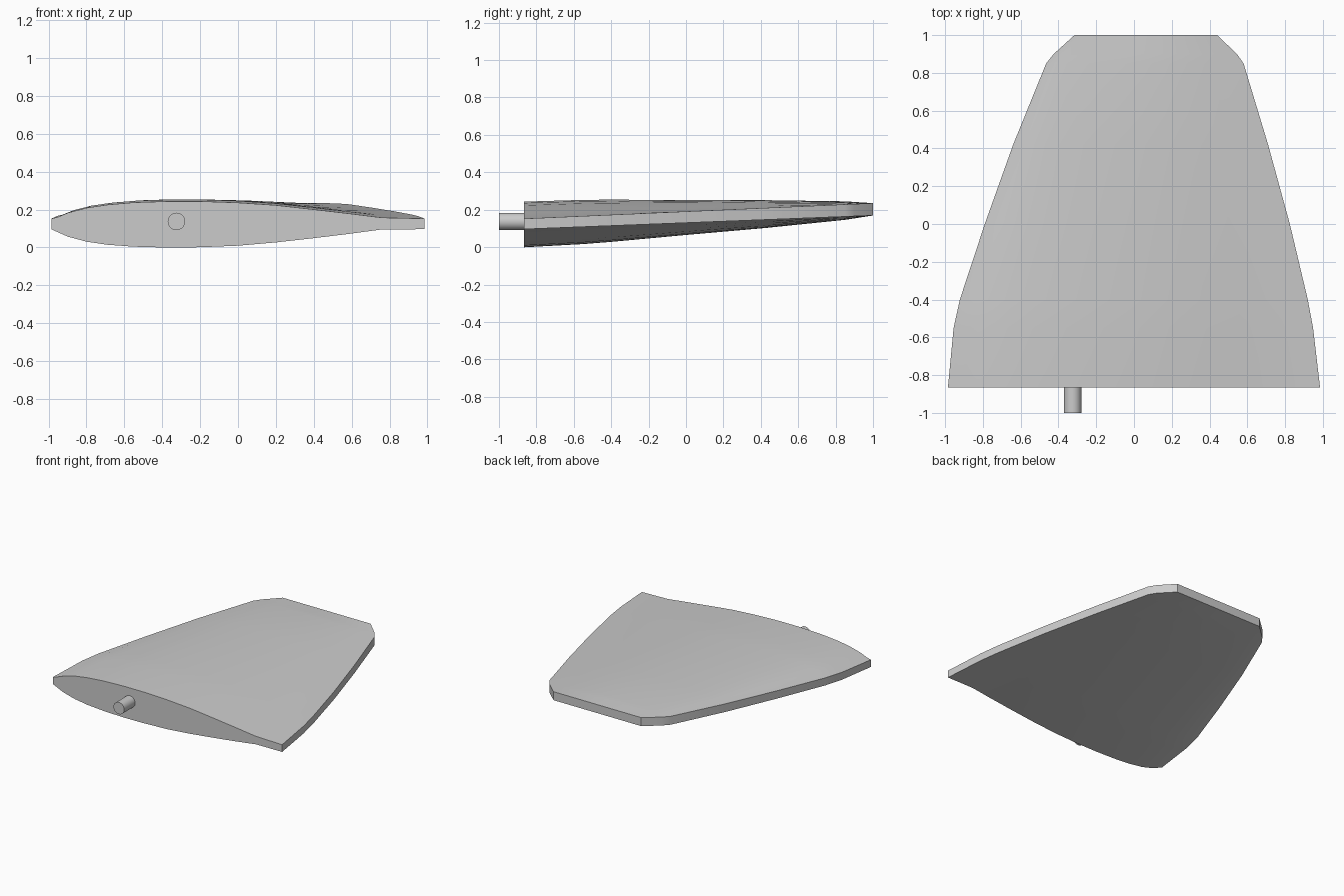
import bpy, bmesh, math

if "Cube" in bpy.data.objects:
    bpy.data.objects.remove(bpy.data.objects["Cube"])

grey = bpy.data.materials.new("plain grey")
grey.use_nodes = True
colour = (0.6, 0.6, 0.6, 1)
grey.diffuse_color = colour
grey.node_tree.nodes["Principled BSDF"].inputs["Base Color"].default_value = colour

ROOT, TIP = -0.865, 1.0

# Aerofoil: chord fraction, bulge above the rim, bulge below the rim
aerofoil = [(0, 0, 0), (.015, .007, .014), (.045, .031, .04), (.095, .057, .066),
            (.15, .073, .082), (.22, .085, .092), (.31, .091, .097), (.4, .091, .095),
            (.5, .084, .087), (.6, .071, .07), (.7, .049, .048), (.8, .026, .024),
            (.886, .005, .001), (1, 0, 0)]

# Stations along the span: y, leading x, trailing x, bulge scale
stations = [(ROOT, -.985, .985, 1), (-.55, -.955, .948, .95), (-.4, -.922, .92, .89),
            (0, -.79, .825, .67), (.42, -.64, .71, .46), (.85, -.465, .58, .18),
            (.9, -.425, .545, .12), (TIP, -.315, .44, 0)]


def section(y, lead, trail, scale):
    """Closed loop: over the top to the trailing edge, back underneath."""
    f = (y - ROOT) / (TIP - ROOT)
    rim_top, rim_bottom = .152 + .083 * f, .096 + .073 * f
    upper = [(lead + (trail - lead) * t, y, rim_top + up * scale)
             for t, up, _ in aerofoil]
    lower = [(lead + (trail - lead) * t, y, rim_bottom - down * scale)
             for t, _, down in aerofoil]
    return upper + lower[::-1]


def finish(bm, name, angle):
    bmesh.ops.recalc_face_normals(bm, faces=bm.faces)
    mesh = bpy.data.meshes.new(name)
    bm.to_mesh(mesh)
    bm.free()
    mesh.materials.append(grey)
    obj = bpy.data.objects.new(name, mesh)
    bpy.context.collection.objects.link(obj)
    bpy.ops.object.select_all(action='DESELECT')
    obj.select_set(True)
    bpy.context.view_layer.objects.active = obj
    bpy.ops.object.shade_smooth_by_angle(angle=math.radians(angle))
    return obj


# Tapered fin lofted through the sections, closed at both ends
bm = bmesh.new()
loops = [[bm.verts.new(p) for p in section(*s)] for s in stations]
for a, b in zip(loops, loops[1:]):
    for i in range(len(a)):
        j = (i + 1) % len(a)
        bm.faces.new((a[i], a[j], b[j], b[i]))
bm.faces.new(loops[0])
bm.faces.new(loops[-1])
finish(bm, "fin_blade", 30)

# Round pivot shaft at the root
bm = bmesh.new()
bmesh.ops.create_cone(bm, cap_ends=True, segments=32, radius1=.046, radius2=.046, depth=.15)
shaft = finish(bm, "pivot_shaft", 30)
shaft.rotation_euler.x = math.radians(90)
shaft.location = (-.325, -.925, .137)
